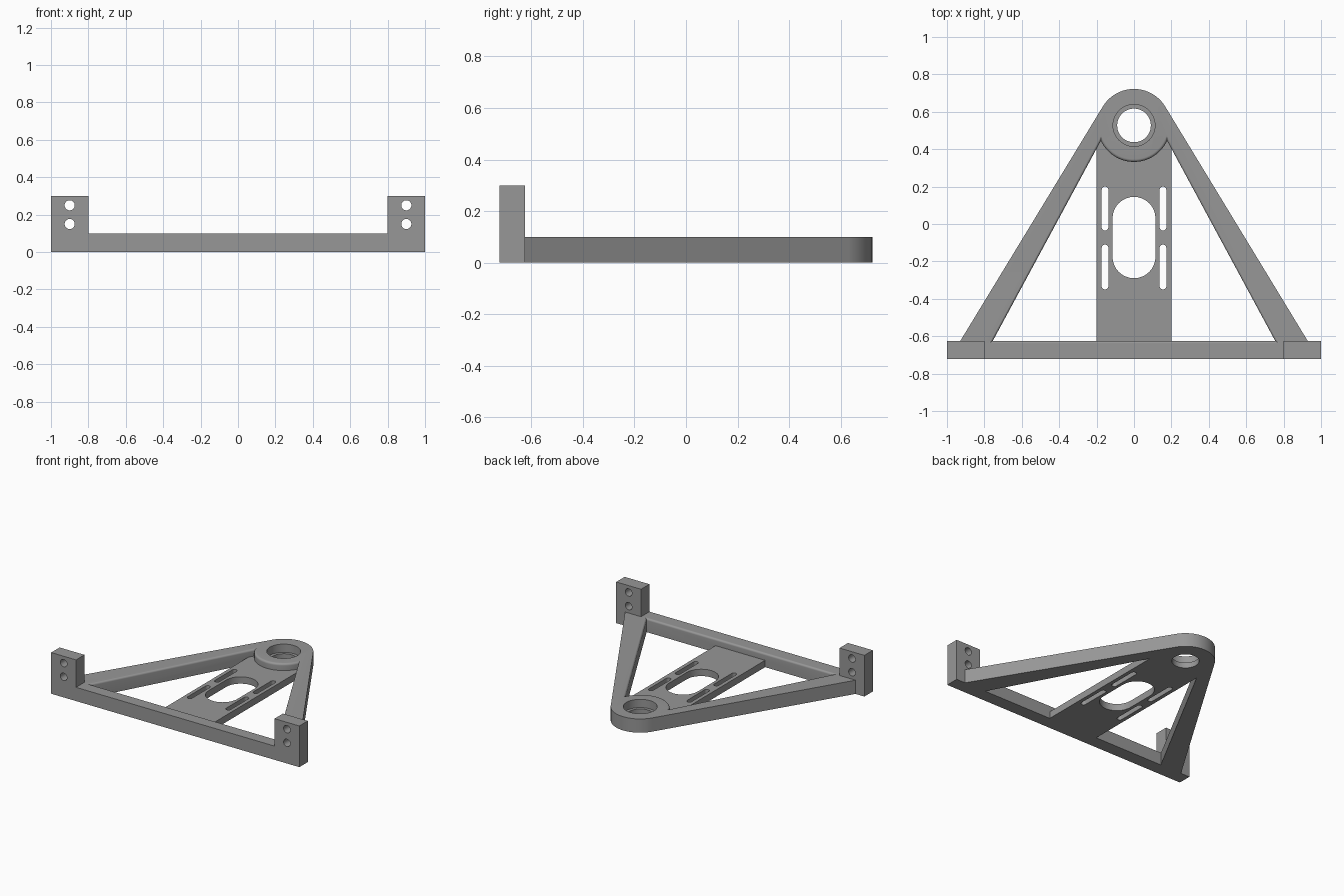
import bpy, bmesh, math
from math import sin, cos, pi, radians

if "Cube" in bpy.data.objects:
    bpy.data.objects.remove(bpy.data.objects["Cube"])

HUB_Y, HUB_R = 0.527, 0.195      # hub centre and radius
FRONT, BAR = -0.722, -0.625      # front face and back of the front bar
TOP, PLATE = 0.10, 0.05          # frame height, plate thickness
ROUND = 0.015                    # rounding of the pocket's upper edge

metal = bpy.data.materials.new("grey metal")
metal.diffuse_color = (0.31, 0.31, 0.31, 1)
metal.use_nodes = True
metal.node_tree.nodes["Principled BSDF"].inputs["Base Color"].default_value = metal.diffuse_color


def loft(name, rings):
    """Closed solid through a stack of rings with equal point counts."""
    bm = bmesh.new()
    loops = [[bm.verts.new(p) for p in ring] for ring in rings]
    n = len(loops[0])
    for a, b in zip(loops, loops[1:]):
        for i in range(n):
            j = (i + 1) % n
            bm.faces.new((a[i], a[j], b[j], b[i]))
    bm.faces.new(loops[0][::-1])
    bm.faces.new(loops[-1])
    bmesh.ops.recalc_face_normals(bm, faces=bm.faces)
    mesh = bpy.data.meshes.new(name)
    bm.to_mesh(mesh)
    bm.free()
    mesh.materials.append(metal)
    ob = bpy.data.objects.new(name, mesh)
    bpy.context.collection.objects.link(ob)
    return ob


def prism(name, outline, z0, z1):
    return loft(name, [[(x, y, z) for x, y in outline] for z in (z0, z1)])


def box(name, x0, x1, y0, y1, z0, z1):
    return prism(name, [(x0, y0), (x1, y0), (x1, y1), (x0, y1)], z0, z1)


def arc(cx, cy, r, a0, a1, n):
    return [(cx + r * cos(a0 + (a1 - a0) * i / n), cy + r * sin(a0 + (a1 - a0) * i / n))
            for i in range(n + 1)]


def circle(cx, cy, r, n=48):
    return arc(cx, cy, r, 0, 2 * pi, n)[:-1]


def slot(cx, r, y0, y1, n=16):
    return arc(cx, y1 - r, r, 0, pi, n) + arc(cx, y0 + r, r, pi, 2 * pi, n)


def boolean(target, tool, operation):
    mod = target.modifiers.new("boolean", 'BOOLEAN')
    mod.operation, mod.object, mod.solver = operation, tool, 'EXACT'
    bpy.context.view_layer.objects.active = target
    bpy.ops.object.modifier_apply(modifier=mod.name)
    bpy.data.objects.remove(tool)


def pocket(d):
    """Opening between arms, bar and hub, grown outward by d."""
    slope = 0.54
    size = math.hypot(1, slope)
    nx, ny = 1 / size, slope / size
    c = nx * 0.755 + ny * BAR + d
    y = BAR - d
    x = (c - ny * y) / nx
    r = HUB_R - d
    a = math.atan2(ny, nx) - math.acos((c - ny * HUB_Y) / r)
    return [(-x, y), (x, y)] + arc(0, HUB_Y, r, a, -pi - a, 40)


# Frame: front bar, two arms and rounded hub in one outline
tangent = radians(31.3)
foot = (HUB_R + sin(tangent) * (HUB_Y - BAR)) / cos(tangent)
frame = prism("bracket_frame",
              [(-1, FRONT), (1, FRONT), (1, BAR), (foot, BAR)]
              + arc(0, HUB_Y, HUB_R, tangent, pi - tangent, 40)
              + [(-foot, BAR), (-1, BAR)], 0, TOP)

# Pocket with a rounded upper edge
levels = [(0, -0.05)]
for i in range(7):
    t = i / 6 * pi / 2
    levels.append((ROUND * (1 - cos(t)), TOP - ROUND + ROUND * sin(t)))
levels.append((ROUND, TOP + 0.05))
boolean(frame, loft("pocket_cutter", [[(x, y, z) for x, y in pocket(d)] for d, z in levels]),
        'DIFFERENCE')

# Thin centre plate
boolean(frame, box("centre_plate", -0.2, 0.2, -0.68, 0.5, 0, PLATE), 'UNION')

# Upright mounting blocks at the front corners, each with two bolt holes
for s in (-1, 1):
    x0, x1 = sorted((0.8 * s, s))
    boolean(frame, box("mounting_block", x0, x1, FRONT, BAR, 0, 0.3), 'UNION')
    for z in (0.15, 0.25):
        ring = circle(0.9 * s, z, 0.027, 32)
        boolean(frame, loft("bolt_hole", [[(x, y, h) for x, h in ring] for y in (-0.8, -0.55)]),
                'DIFFERENCE')

# Hub bore with a counterbore, large plate opening and four slots
cuts = [(circle(0, HUB_Y, 0.09), -0.05), (circle(0, HUB_Y, 0.112), 0.04),
        (slot(0, 0.115, -0.29, 0.145), -0.05)]
for s in (-1, 1):
    for y0, y1 in ((-0.35, -0.11), (-0.035, 0.2)):
        cuts.append((slot(0.155 * s, 0.018, y0, y1, 10), -0.05))
for outline, z0 in cuts:
    boolean(frame, prism("opening_cutter", outline, z0, 0.2), 'DIFFERENCE')

# Smooth curved walls, keep edges sharp
bpy.ops.object.select_all(action='DESELECT')
frame.select_set(True)
bpy.context.view_layer.objects.active = frame
bpy.ops.object.shade_smooth_by_angle(angle=radians(30))
